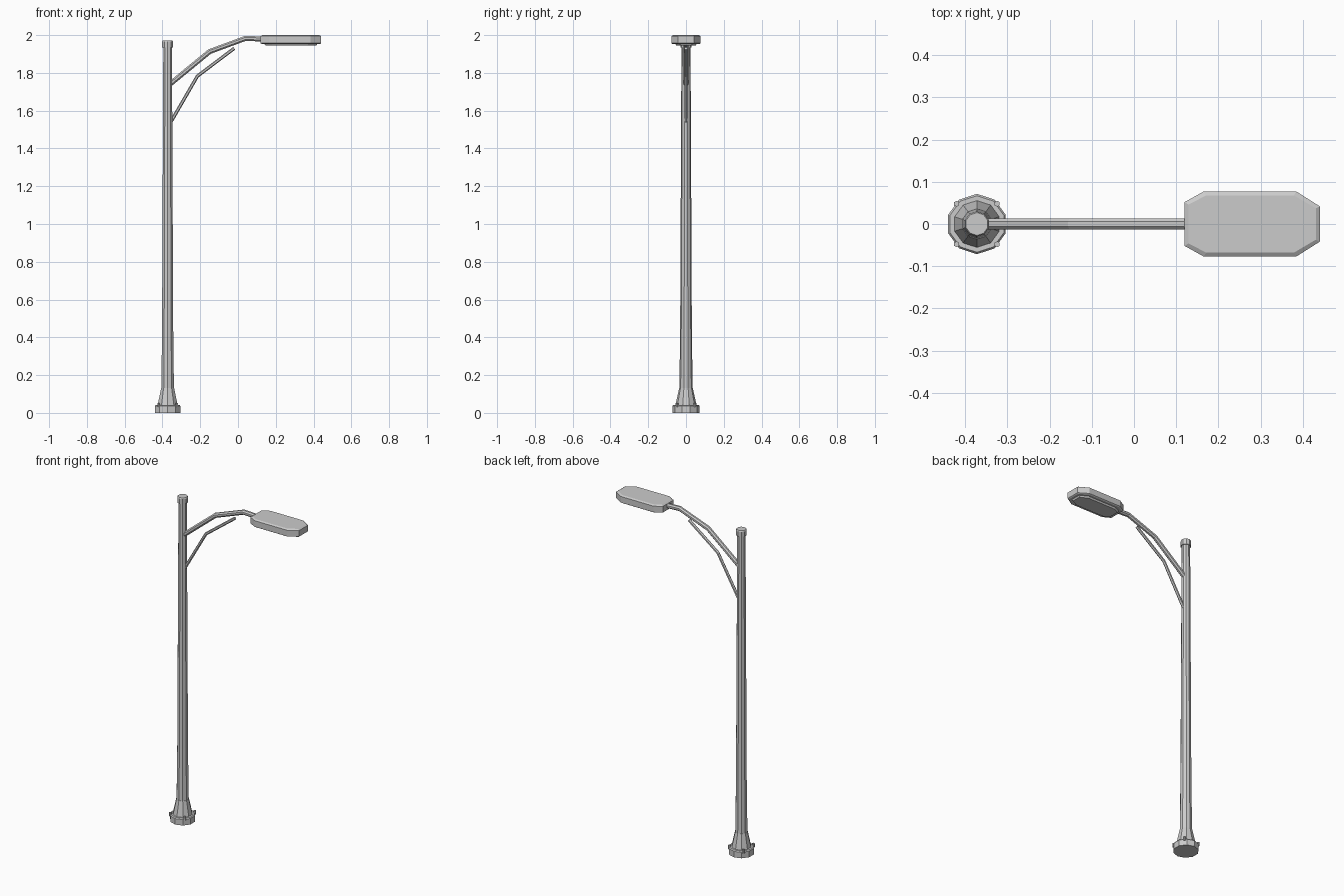
import bpy, bmesh, math
from mathutils import Vector

if "Cube" in bpy.data.objects:
    bpy.data.objects.remove(bpy.data.objects["Cube"])

PX = -0.3725  # pole axis


def finish(name, bm):
    bmesh.ops.recalc_face_normals(bm, faces=bm.faces)
    me = bpy.data.meshes.new(name)
    bm.to_mesh(me)
    bm.free()
    ob = bpy.data.objects.new(name, me)
    bpy.context.collection.objects.link(ob)
    return ob


def loft(name, rings):
    """Skin closed rings of points and cap both ends."""
    bm = bmesh.new()
    loops = [[bm.verts.new(p) for p in ring] for ring in rings]
    n = len(loops[0])
    for a, b in zip(loops, loops[1:]):
        for i in range(n):
            j = (i + 1) % n
            bm.faces.new((a[i], a[j], b[j], b[i]))
    bm.faces.new(loops[0])
    bm.faces.new(loops[-1])
    return finish(name, bm)


def turned(name, profile, x=PX, y=0, sides=10):
    """Faceted round part from (radius, z) pairs."""
    angles = [math.pi / 2 + 2 * math.pi * i / sides for i in range(sides)]
    return loft(name, [[(x + r * math.cos(a), y + r * math.sin(a), z)
                        for a in angles] for r, z in profile])


def tube(name, path, radius, sides=8):
    """Bent tube along (x, z) points, mitred at the bends."""
    pts = [Vector((x, 0, z)) for x, z in path]
    side = Vector((0, 1, 0))
    rings = []
    for i, p in enumerate(pts):
        d0 = (p - pts[max(i - 1, 0)]).normalized()
        d1 = (pts[min(i + 1, len(pts) - 1)] - p).normalized()
        t = (d0 + d1).normalized()
        up = t.cross(side)
        rings.append([p + radius * (math.cos(a) * side + math.sin(a) * up)
                      for a in (2 * math.pi * (k + .5) / sides for k in range(sides))])
    return loft(name, rings)


# Base plate, flared foot, pole and cap
turned("base_plate", [(.0715, 0), (.0715, .036), (.067, .042)])
turned("flared_foot", [(.056, .04), (.036, .132)])
turned("pole", [(.035, .13), (.031, .45), (.024, 1.95)])
turned("pole_cap", [(.03, 1.935), (.03, 1.965), (.027, 1.971)])

# Anchor bolts
for sx in (-1, 1):
    for sy in (-1, 1):
        turned("anchor_bolt", [(.007, .03), (.007, .053)],
               PX + sx * .048, sy * .048, 6)

# Curved arm and the brace beneath it
tube("arm", [(-.373, 1.73), (-.15, 1.913), (.04, 1.983), (.15, 1.978)], .0145)
tube("brace", [(-.37, 1.515), (-.215, 1.783), (-.02, 1.93)], .009, 6)

# Lamp head: chamfered outline, mirrored across y
half = [(.12, .052), (.165, .077), (.385, .077), (.4405, .042)]
outline = half + [(x, -y) for x, y in reversed(half)]


def slab(name, levels):
    cx = .28
    return loft(name, [[(cx + (x - cx) * (1 - d / .16), y * (1 - d / .077), z)
                        for x, y in outline] for d, z in levels])


slab("lamp_head", [(.006, 1.953), (0, 1.957), (0, 1.994), (.009, 2.0)])
slab("lens", [(.026, 1.944), (.019, 1.955)])
